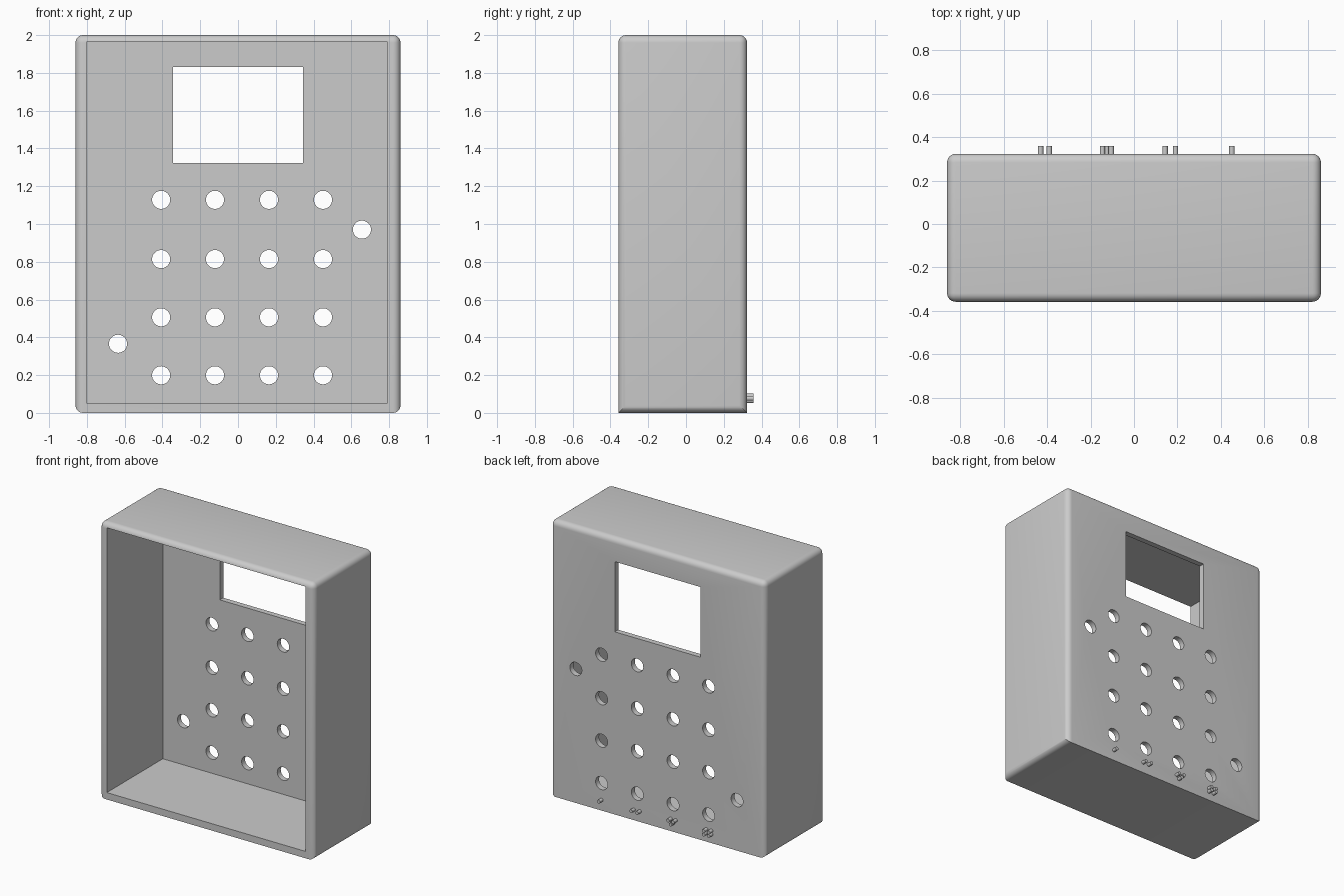
import bpy, bmesh, math
from mathutils import Matrix, Vector

if "Cube" in bpy.data.objects:
    bpy.data.objects.remove(bpy.data.objects["Cube"])

grey = bpy.data.materials.new("mid grey")
grey.use_nodes = True
colour = (0.6, 0.6, 0.6, 1)
grey.diffuse_color = colour
grey.node_tree.nodes["Principled BSDF"].inputs["Base Color"].default_value = colour

FRONT, BACK, PANEL = -0.358, 0.323, 0.04


def add_box(bm, lo, hi):
    lo, hi = Vector(lo), Vector(hi)
    m = Matrix.Translation((lo + hi) / 2) @ Matrix.Diagonal((*(hi - lo), 1))
    bmesh.ops.create_cube(bm, size=1, matrix=m)


def add_rod(bm, x, z, y0, y1, radius, sides=32):
    m = Matrix.Translation((x, (y0 + y1) / 2, z)) @ Matrix.Rotation(math.pi / 2, 4, "X")
    bmesh.ops.create_cone(bm, cap_ends=True, segments=sides, radius1=radius,
                          radius2=radius, depth=y1 - y0, matrix=m)


def make(name, bm):
    mesh = bpy.data.meshes.new(name)
    bm.to_mesh(mesh)
    bm.free()
    mesh.materials.append(grey)
    obj = bpy.data.objects.new(name, mesh)
    bpy.context.collection.objects.link(obj)
    return obj


def activate(obj):
    bpy.ops.object.select_all(action="DESELECT")
    obj.select_set(True)
    bpy.context.view_layer.objects.active = obj


def cut(target, cutter):
    mod = target.modifiers.new("cut", "BOOLEAN")
    mod.operation, mod.solver, mod.object = "DIFFERENCE", "EXACT", cutter
    activate(target)
    bpy.ops.object.modifier_apply(modifier=mod.name)
    bpy.data.objects.remove(cutter)


# Case: rounded everywhere except the front and back edges of the base
bm = bmesh.new()
add_box(bm, (-0.86, FRONT, 0), (0.86, BACK, 2))
rounded = [e for e in bm.edges
           if not (all(v.co.z < 0.01 for v in e.verts)
                   and abs(e.verts[0].co.x - e.verts[1].co.x) > 1)]
bmesh.ops.bevel(bm, geom=rounded, offset=0.04, offset_type="OFFSET",
                segments=6, profile=0.5, affect="EDGES")
case = make("case", bm)

# Hollow, open at the front
bm = bmesh.new()
add_box(bm, (-0.8, FRONT - 0.2, 0.05), (0.79, BACK - PANEL, 1.966))
cut(case, make("hollow_cutter", bm))

# Screen window, key holes and two extra holes through the panel
columns = [-0.407, -0.122, 0.164, 0.45]
rows = [0.199, 0.506, 0.814, 1.128]
holes = [(x, z) for x in columns for z in rows] + [(0.656, 0.97), (-0.635, 0.366)]
bm = bmesh.new()
add_box(bm, (-0.344, 0.15, 1.322), (0.344, 0.5, 1.83))
for x, z in holes:
    add_rod(bm, x, z, 0.15, 0.5, 0.048)
cut(case, make("panel_cutter", bm))
activate(case)
bpy.ops.object.shade_smooth_by_angle(angle=math.radians(30))

# Groups of one to four tactile pegs below the columns
d = 0.02
groups = {
    "four": (-0.41, [(-d, -0.013), (d, -0.013), (-d, 0.013), (d, 0.013)]),
    "three": (-0.125, [(-d, 0.012), (d, 0.012), (0, -0.012)]),
    "two": (0.167, [(-0.024, 0), (0.024, 0)]),
    "one": (0.45, [(0, 0)]),
}
for name, (cx, offsets) in groups.items():
    bm = bmesh.new()
    for dx, dz in offsets:
        add_rod(bm, cx + dx, 0.077 + dz, BACK - 0.02, 0.358, 0.0125, 20)
    activate(make("pegs_" + name, bm))
    bpy.ops.object.shade_smooth_by_angle(angle=math.radians(30))
